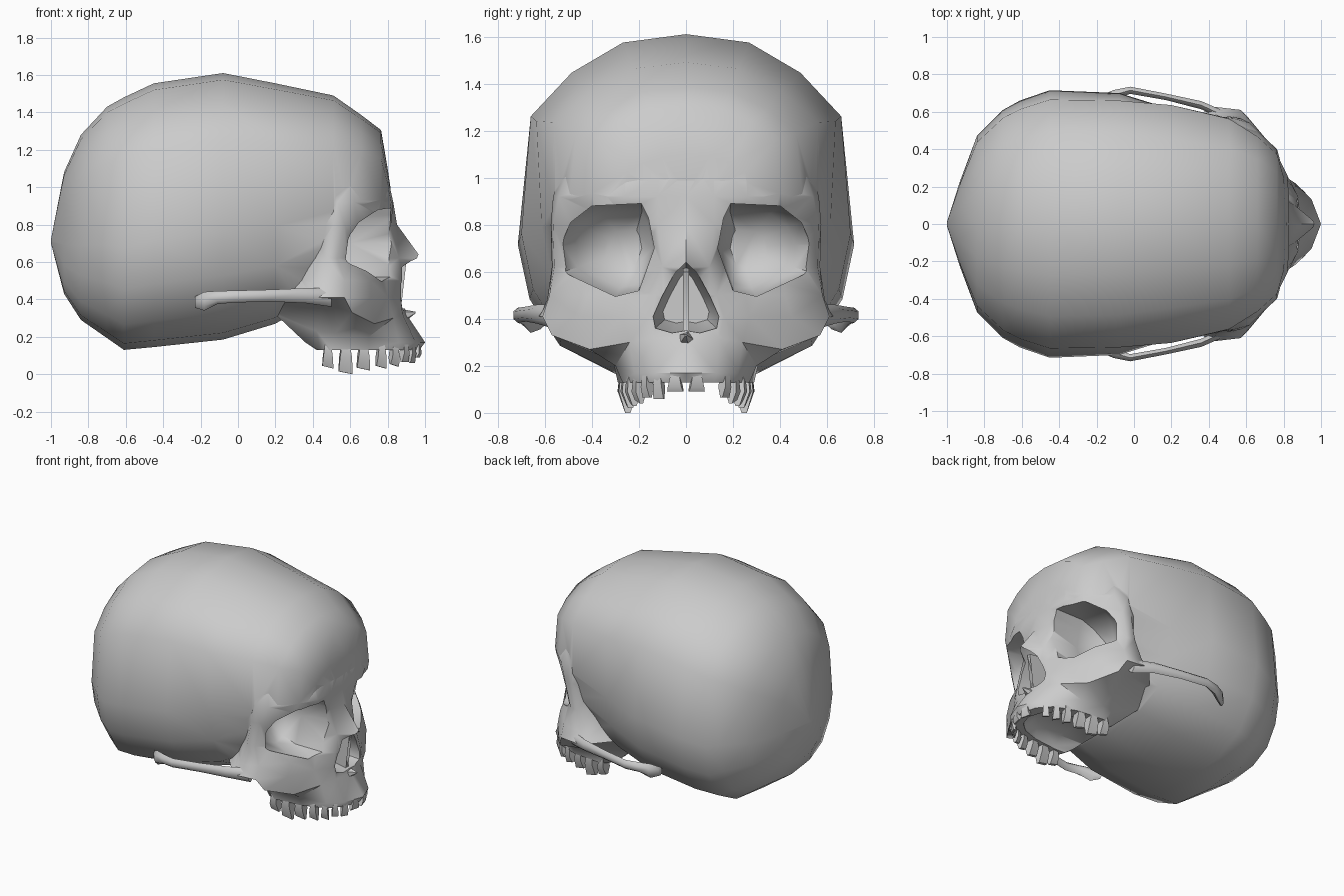
import bpy, bmesh, math
from mathutils import Vector

if "Cube" in bpy.data.objects:
    bpy.data.objects.remove(bpy.data.objects["Cube"])


def smooth(ob, angle):
    bpy.ops.object.select_all(action='DESELECT')
    ob.select_set(True)
    bpy.context.view_layer.objects.active = ob
    bpy.ops.object.shade_smooth_by_angle(angle=math.radians(angle))


def loft(rings, name, angle=50):
    """Skin closed rings of equal length; both ends are capped."""
    bm = bmesh.new()
    vs = [[bm.verts.new(p) for p in r] for r in rings]
    n = len(rings[0])
    for a, b in zip(vs, vs[1:]):
        for i in range(n):
            j = (i + 1) % n
            bm.faces.new((a[i], a[j], b[j], b[i]))
    bm.faces.new(vs[0])
    bm.faces.new(vs[-1])
    bmesh.ops.triangulate(bm, faces=bm.faces[:])
    bmesh.ops.recalc_face_normals(bm, faces=bm.faces[:])
    me = bpy.data.meshes.new(name)
    bm.to_mesh(me)
    bm.free()
    ob = bpy.data.objects.new(name, me)
    bpy.context.collection.objects.link(ob)
    smooth(ob, angle)
    return ob


def mirror_y(half):
    """Half ring starting at y=0, closed by its mirror image."""
    return half + [(x, -y, z) for x, y, z in reversed(half) if y > 0.0001]


def boolean(ob, other, op):
    bpy.context.view_layer.objects.active = ob
    m = ob.modifiers.new(op, 'BOOLEAN')
    m.object, m.operation, m.solver = other, op, 'EXACT'
    bpy.ops.object.modifier_apply(modifier=m.name)
    bpy.data.objects.remove(other)


# Cranium: one section shape scaled along x (x, top, bottom, half width, temple pinch)
section = [(0, 1), (.38, .95), (.69, .77), (.93, .51), (1, -.19),
           (.93, -.52), (.75, -.8), (.45, -.95), (0, -1)]
stations = [(-1, .72, .70, .01, 0), (-.93, 1.08, .43, .23, 0), (-.84, 1.28, .29, .47, 0),
            (-.70, 1.43, .193, .61, 0), (-.61, 1.48, .13, .66, 0), (-.45, 1.555, .145, .715, 0),
            (-.08, 1.61, .185, .705, .1), (.20, 1.555, .27, .65, .8), (.51, 1.49, .45, .585, .5),
            (.66, 1.385, .58, .50, .1), (.765, 1.305, .68, .40, 0), (.80, 1.1, .78, .27, 0),
            (.815, 1.0, .85, .1, 0)]
rings = []
for x, top, bot, w, t in stations:
    c, h = (top + bot) / 2, (top - bot) / 2
    pinch = {.51: .06, -.19: -.07, -.52: -.07}
    rings.append(mirror_y([(x, w * (a + t * pinch.get(b, 0)), c + h * b) for a, b in section]))
skull = loft(rings, "skull")

# Face: plan outlines from the midline round to the back, by height (x, y, optional lift)
levels = [
    (.13, [(.97, 0), (.94, .12), (.86, .21), (.70, .27), (.50, .29), (.44, .27), (.42, .22)]),
    (.17, [(1.0, 0), (.95, .13), (.86, .22), (.70, .30, .03), (.52, .31, .05), (.42, .28, .06),
           (.36, .22)]),
    (.32, [(.90, 0), (.88, .14), (.83, .24, -.02), (.73, .41, -.05), (.61, .57, .01),
           (.46, .50, .06), (.20, .30)]),
    (.41, [(.88, 0), (.87, .16), (.80, .27), (.71, .45), (.57, .61), (.40, .63), (.20, .40)]),
    (.50, [(.90, 0), (.87, .13), (.79, .25), (.71, .42), (.57, .58), (.43, .59, -.02), (.34, .48)]),
    (.62, [(.98, 0), (.86, .10), (.77, .21), (.66, .42), (.53, .56), (.47, .57), (.40, .50)]),
    (.80, [(.85, 0), (.82, .12), (.80, .22), (.71, .42), (.57, .565), (.51, .575), (.35, .50)]),
    (.92, [(.83, 0), (.83, .12), (.82, .26), (.74, .42), (.62, .54), (.53, .565), (.30, .52)]),
    (1.1, [(.79, 0), (.78, .12), (.76, .25), (.70, .38), (.58, .48), (.50, .51), (.30, .50)])]
face = loft([mirror_y([(p[0], p[1], z + sum(p[2:])) for p in o]) for z, o in levels], "face")
boolean(skull, face, 'UNION')

# Eye sockets: rim shape tapering inwards
rim = [(.19, .89), (.40, .88), (.49, .81), (.53, .72), (.525, .60),
       (.30, .495), (.20, .52), (.135, .70), (.16, .83)]
for s in (1, -1):
    rs = []
    for x, k, cy in [(1.2, 1.0, .34), (.60, 1.0, .34), (.50, .82, .31), (.42, .4, .27)]:
        rs.append([(x, s * (cy + k * (y - .34)), .70 + k * (z - .70)) for y, z in rim])
    boolean(skull, loft(rs, "socket_cutter"), 'DIFFERENCE')

# Nasal opening
nose = [(0, .655), (.04, .61), (.10, .50), (.14, .41), (.13, .36), (.06, .34), (0, .35)]
rs = []
for x, k, lift in [(1.2, 1, -.05), (.87, 1, 0), (.68, .7, 0)]:
    half = [(x, y * k, .48 + (z - .48) * k + (lift if z > .6 else 0)) for y, z in nose]
    rs.append(mirror_y(half[:-1])[:6] + [half[-1]] + [(a, -b, c) for a, b, c in half[5:0:-1]])
boolean(skull, loft(rs, "nose_cutter"), 'DIFFERENCE')

# Hollow palate
palate = [(.90, 0), (.87, .09), (.80, .15), (.68, .19), (.50, .21), (.25, .20)]
boolean(skull, loft([mirror_y([(.5 + (x - .5) * k, y * k, z) for x, y in palate])
                     for z, k in [(.0, 1), (.15, 1), (.21, .75)]], "palate_cutter"), 'DIFFERENCE')
smooth(skull, 56)

# Nasal septum and spine
loft([[(x, y, z) for x, z in [(.68, .35), (.87, .34), (.85, .45), (.90, .60), (.70, .62)]]
      for y in (-.013, .013)], "nasal_septum", 30)
loft([[(x, r * math.cos(t), z + r * math.sin(t)) for t in [i * math.tau / 5 for i in range(5)]]
      for x, r, z in [(.82, .05, .30), (.90, .03, .315), (.95, .004, .33)]], "nasal_spine")

# Cheek arches: oval tube bent back from the cheekbone to a hooked end
path = [(.50, .57, .41, .03, .05), (.36, .635, .42, .025, .04), (.17, .68, .42, .02, .032),
        (-.02, .715, .415, .022, .032), (-.11, .69, .41, .03, .035),
        (-.18, .66, .39, .03, .05), (-.23, .62, .385, .02, .03)]
for s in (1, -1):
    loft([[(x, s * (y + ry * math.cos(t)), z + rz * math.sin(t))
           for t in [(i + .5) * math.tau / 6 for i in range(6)]]
          for x, y, z, ry, rz in path], "cheek_arch")

# Teeth: wedges along the dental arch (x, y, width, thickness, tip height)
teeth = [(.96, .045, .07, .03, .09), (.93, .115, .05, .03, .06), (.89, .165, .045, .04, .065),
         (.835, .20, .05, .05, .04), (.765, .225, .055, .06, .03), (.67, .24, .07, .07, .02),
         (.575, .25, .075, .075, .0), (.48, .255, .06, .07, .03)]
for s in (1, -1):
    for i, (x, y, w, d, tip) in enumerate(teeth):
        if s == 1 and i == 1:
            continue  # gap in the row
        a, b = teeth[max(i - 1, 0)], teeth[min(i + 1, len(teeth) - 1)]
        t = Vector((b[0] - a[0], s * (b[1] - a[1]), 0)).normalized()
        if i == 0:
            t = Vector((-.25, s, 0)).normalized()
        n = Vector((-t.y, t.x, 0))
        rs = []
        for z, kw, kd in [(.16, .55, .8), (.09 if tip < .06 else .11, .85, 1), (tip, 1, .3)]:
            c = Vector((x, s * y, z))
            quad = [c + t * (w / 2 * kw * p) + n * (d / 2 * kd * q)
                    for p, q in [(-1, -1), (1, -1), (1, 1), (-1, 1)]]
            if tip < .06 and z == tip:
                for v in quad[1:3]:
                    v.z += .015
            rs.append(quad)
        loft(rs, "tooth", 60)
